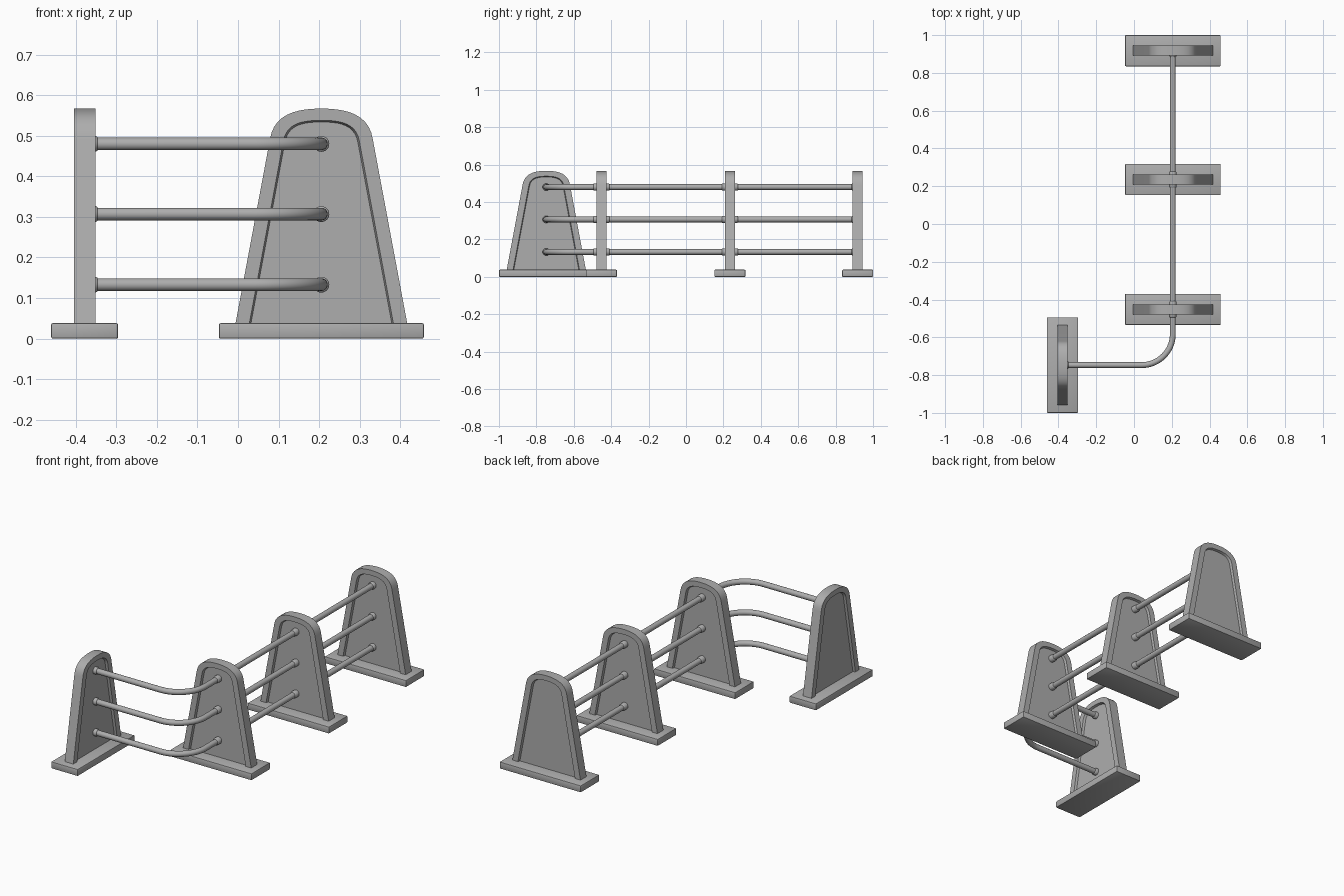
import bpy, bmesh, math
from mathutils import Vector, Matrix

if "Cube" in bpy.data.objects:
    bpy.data.objects.remove(bpy.data.objects["Cube"])

grey = bpy.data.materials.new("plain grey")
grey.diffuse_color = (0.42, 0.42, 0.42, 1)
grey.use_nodes = True
grey.node_tree.nodes["Principled BSDF"].inputs["Base Color"].default_value = grey.diffuse_color

HEIGHTS = (0.133, 0.307, 0.48)
RX = 0.2055                      # x of the straight row
ROW = (0.9175, 0.235, -0.452)    # y of the posts in the row
END = (-0.378, -0.747)           # the turned post


def finish(name, bm, angle=35):
    bmesh.ops.recalc_face_normals(bm, faces=bm.faces[:])
    me = bpy.data.meshes.new(name)
    bm.to_mesh(me)
    bm.free()
    me.materials.append(grey)
    ob = bpy.data.objects.new(name, me)
    bpy.context.collection.objects.link(ob)
    bpy.ops.object.select_all(action='DESELECT')
    ob.select_set(True)
    bpy.context.view_layer.objects.active = ob
    bpy.ops.object.shade_smooth_by_angle(angle=math.radians(angle))
    return ob


def arch(foot, a, b, c, d, n=10):
    """Tapered arch outline: straight leg, then a curved shoulder, mirrored."""
    half = [(foot, 0.03)]
    for i in range(n + 1):
        t = i / n
        w = ((1 - t) ** 3, 3 * t * (1 - t) ** 2, 3 * t * t * (1 - t), t ** 3)
        half.append(tuple(sum(k * p[j] for k, p in zip(w, (a, b, c, d))) for j in (0, 1)))
    return half + [(-x, z) for x, z in reversed(half[:-1])]


OUTER = arch(0.213, (0.127, 0.49), (0.118, 0.552), (0.065, 0.567), (0, 0.567))
INNER = arch(0.179, (0.094, 0.485), (0.087, 0.53), (0.05, 0.538), (0, 0.538))
FLOOR = arch(0.175, (0.090, 0.483), (0.083, 0.526), (0.048, 0.534), (0, 0.534))


def panel(name, loc, rot):
    # arched panel with a raised rim and a recessed field on both sides
    bm = bmesh.new()
    half, deep = 0.0265, 0.0135
    layers = [(FLOOR, -deep), (INNER, -half), (OUTER, -half),
              (OUTER, half), (INNER, half), (FLOOR, deep)]
    rings = [[bm.verts.new((x, y, z)) for x, z in pts] for pts, y in layers]
    for r, s in zip(rings, rings[1:]):
        for i in range(len(r) - 1):
            bm.faces.new((r[i], r[i + 1], s[i + 1], s[i]))
    bm.faces.new(rings[0])
    bm.faces.new(rings[-1])
    ob = finish(name, bm)
    ob.location, ob.rotation_euler.z = loc, rot


def foot(name, loc, rot):
    # flat foot plate with softened edges
    bm = bmesh.new()
    bmesh.ops.create_cube(bm, size=1, matrix=Matrix.Translation((0, 0, 0.019))
                          @ Matrix.Diagonal((0.505, 0.165, 0.038, 1)))
    bmesh.ops.bevel(bm, geom=bm.edges[:], offset=0.004, segments=2, affect='EDGES', profile=0.5)
    ob = finish(name, bm)
    ob.location, ob.rotation_euler.z = loc, rot


def collar(name, centre, direction, start, end, r=0.0195):
    # rounded sleeve where a rail meets a panel
    bm = bmesh.new()
    prof = [(r, start), (r, end - 0.006), (r - 0.002, end - 0.002), (r - 0.006, end)]
    rings = [[bm.verts.new((q * math.cos(k * math.tau / 24), q * math.sin(k * math.tau / 24), h))
              for k in range(24)] for q, h in prof]
    for a, b in zip(rings, rings[1:]):
        for k in range(24):
            bm.faces.new((a[k], a[k - 1], b[k - 1], b[k]))
    bm.faces.new(rings[0])
    bm.faces.new(rings[-1])
    ob = finish(name, bm, 50)
    ob.rotation_mode = 'QUATERNION'
    ob.rotation_quaternion = Vector(direction).to_track_quat('Z', 'Y')
    ob.location = centre


def rail(name, z, r=0.0155, bend=0.165, sides=20):
    # one tube along the row, round the corner and into the turned post
    cx, cy = RX - bend, END[1] + bend
    path = [(RX, ROW[0], 0)]
    for i in range(17):
        a = -i / 16 * math.pi / 2
        path.append((cx + bend * math.cos(a), cy + bend * math.sin(a), a))
    path.append((END[0], END[1], -math.pi / 2))
    bm = bmesh.new()
    rings = []
    for x, y, a in path:
        rings.append([bm.verts.new((x + r * math.cos(t) * math.cos(a),
                                    y + r * math.cos(t) * math.sin(a), z + r * math.sin(t)))
                      for t in (k * math.tau / sides for k in range(sides))])
    for p, q in zip(rings, rings[1:]):
        for k in range(sides):
            bm.faces.new((p[k], p[k - 1], q[k - 1], q[k]))
    bm.faces.new(rings[0])
    bm.faces.new(rings[-1])
    finish(name, bm, 40)


# posts
posts = [(RX, y, 0) for y in ROW] + [(END[0], END[1], math.pi / 2)]
for i, (x, y, rot) in enumerate(posts, 1):
    panel(f"post_panel_{i}", (x, y, 0), rot)
    foot(f"post_foot_{i}", (x, y, 0), rot)

# rails and their collars
for j, z in enumerate(HEIGHTS, 1):
    rail(f"rail_{j}", z)
    collar(f"collar_back_{j}", (RX, ROW[0], z), (0, -1, 0), 0.005, 0.033)
    collar(f"collar_turned_{j}", (END[0], END[1], z), (1, 0, 0), 0.005, 0.033)
    for i, y in enumerate(ROW[1:], 2):
        for side, s in (("rear", 1), ("front", -1)):
            collar(f"collar_{i}_{side}_{j}", (RX, y, z), (0, s, 0), 0.005, 0.044)
